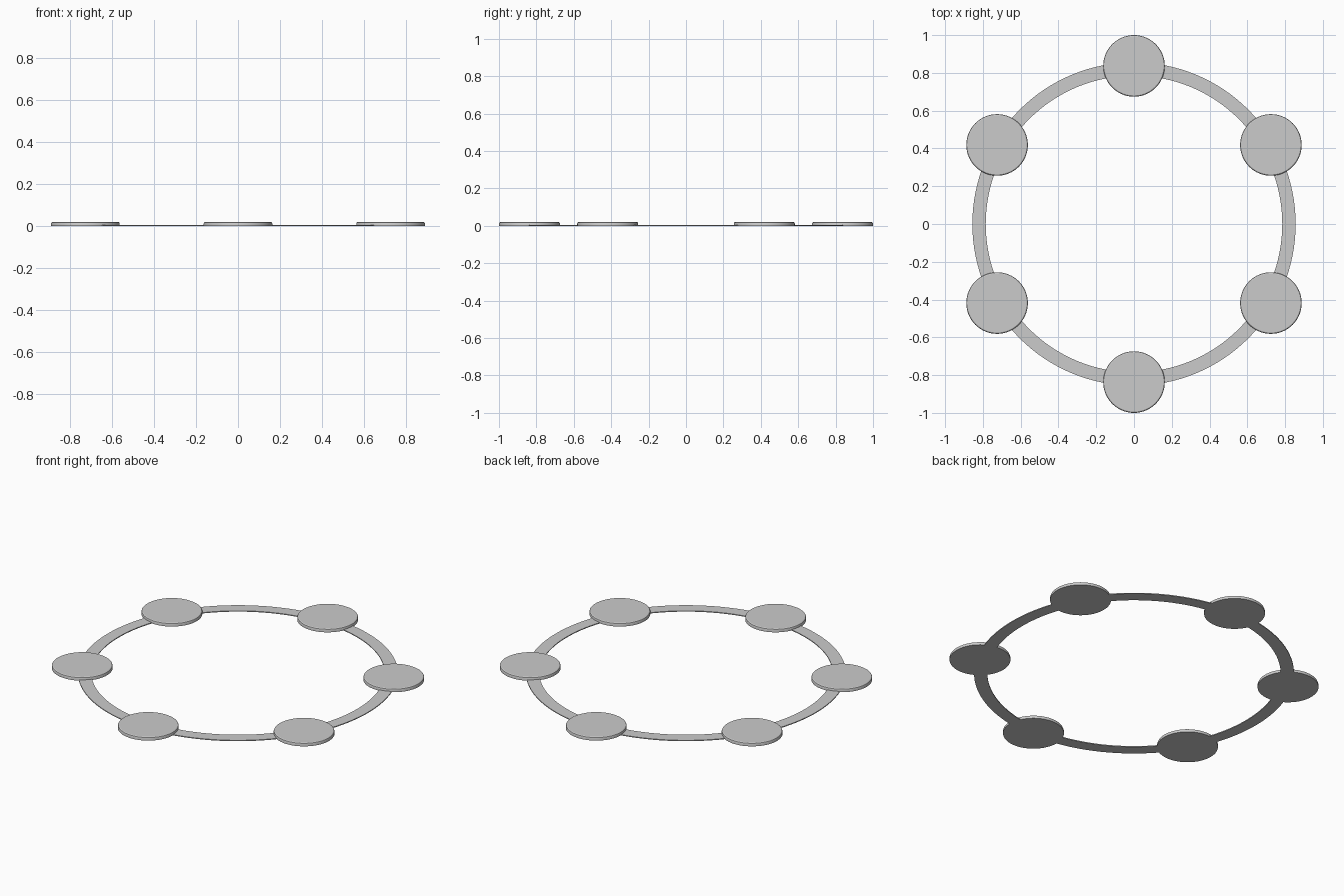
import bpy, bmesh
from math import radians, cos, sin, pi

if "Cube" in bpy.data.objects:
    bpy.data.objects.remove(bpy.data.objects["Cube"])

RING_RADIUS = 0.837


def lathe(name, profile, segments, location=(0, 0, 0), closed=False):
    """Spin an (r, z) profile around z into a smooth-shaded object."""
    bm = bmesh.new()
    verts = [bm.verts.new((r, 0, z)) for r, z in profile]
    edges = [bm.edges.new(p) for p in zip(verts, verts[1:])]
    if closed:
        edges.append(bm.edges.new((verts[-1], verts[0])))
    bmesh.ops.spin(bm, geom=verts + edges, cent=(0, 0, 0), axis=(0, 0, 1),
                   angle=2 * pi, steps=segments, use_merge=True)
    bmesh.ops.remove_doubles(bm, verts=bm.verts, dist=1e-5)
    bmesh.ops.recalc_face_normals(bm, faces=bm.faces)
    mesh = bpy.data.meshes.new(name)
    bm.to_mesh(mesh)
    bm.free()
    obj = bpy.data.objects.new(name, mesh)
    obj.location = location
    bpy.context.collection.objects.link(obj)
    bpy.ops.object.select_all(action='DESELECT')
    obj.select_set(True)
    bpy.context.view_layer.objects.active = obj
    bpy.ops.object.shade_smooth_by_angle(angle=radians(30))
    return obj


# Thin flat connecting ring
lathe("connecting_ring",
      [(0.785, 0), (0.856, 0), (0.856, 0.005), (0.785, 0.005)], 128, closed=True)

# Six round pads with a softened top rim
pad_profile = [(0, 0), (0.163, 0), (0.163, 0.012), (0.161, 0.017),
               (0.156, 0.02), (0, 0.02)]
for i in range(6):
    a = radians(90 + 60 * i)
    lathe(f"round_pad_{i + 1}", pad_profile, 64,
          (RING_RADIUS * cos(a), RING_RADIUS * sin(a), 0))
